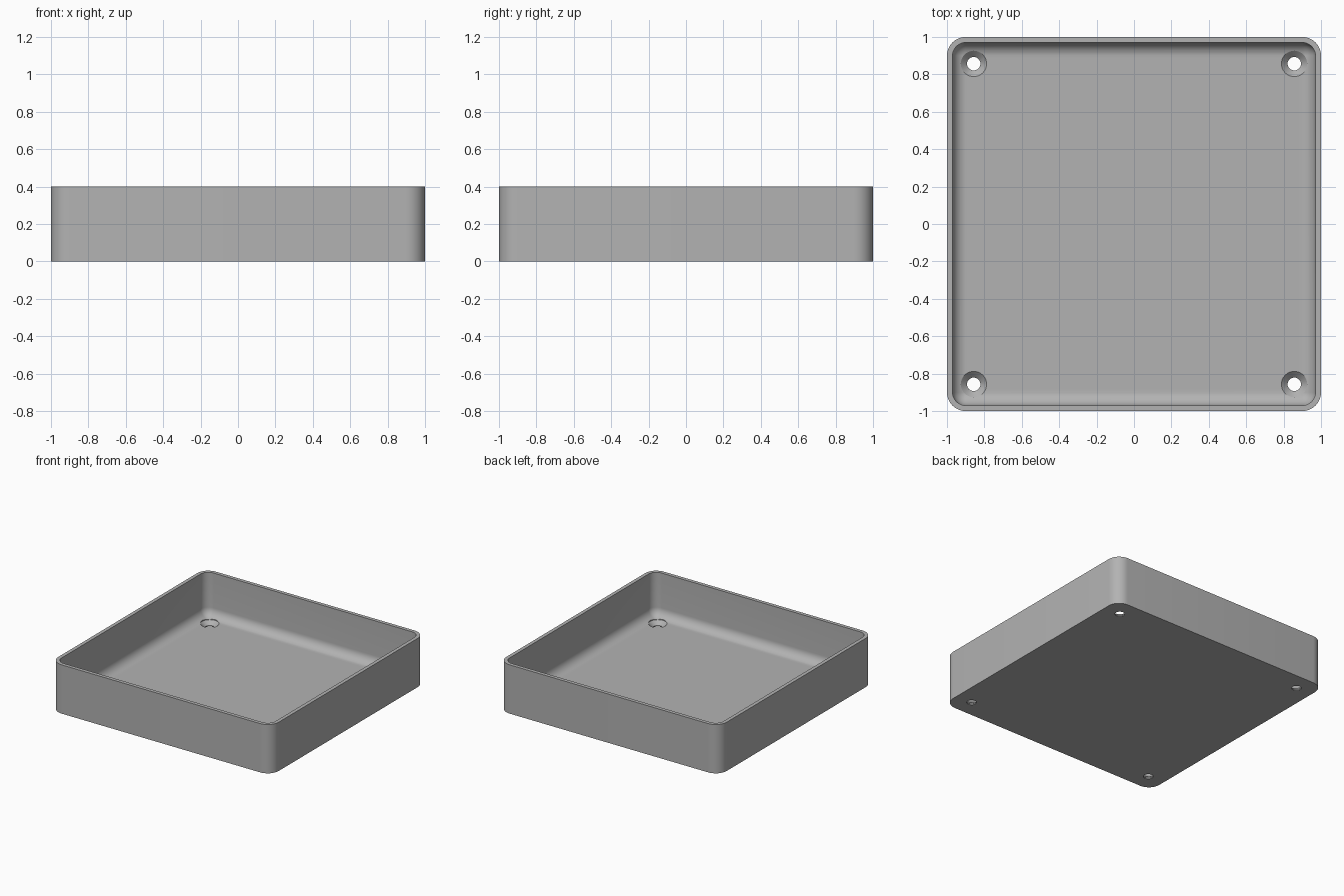
import bpy, bmesh
from math import sin, cos, pi, radians

cube = bpy.data.objects.get("Cube")
if cube:
    bpy.data.objects.remove(cube, do_unlink=True)

HEIGHT, WALL, FLOOR = 0.4, 0.03, 0.04
CORNER, FILLET, HOLE_POS = 0.1, 0.075, 0.857
STEPS = 10

grey = bpy.data.materials.new("plain grey")
grey.use_nodes = True
colour = (0.45, 0.45, 0.45, 1)
grey.diffuse_color = colour
grey.node_tree.nodes["Principled BSDF"].inputs["Base Color"].default_value = colour


def rounded_square(bm, half, radius, z):
    """Ring of vertices around a square with round corners."""
    ring = []
    for quarter, (sx, sy) in enumerate([(1, 1), (-1, 1), (-1, -1), (1, -1)]):
        for i in range(STEPS + 1):
            a = (quarter + i / STEPS) * pi / 2
            ring.append(bm.verts.new((sx * (half - radius) + radius * cos(a),
                                      sy * (half - radius) + radius * sin(a), z)))
    return ring


def bridge(bm, low, high):
    n = len(low)
    for i in range(n):
        j = (i + 1) % n
        bm.faces.new((low[i], low[j], high[j], high[i]))


def make_object(name, bm):
    bmesh.ops.recalc_face_normals(bm, faces=bm.faces[:])
    mesh = bpy.data.meshes.new(name)
    bm.to_mesh(mesh)
    bm.free()
    mesh.materials.append(grey)
    obj = bpy.data.objects.new(name, mesh)
    bpy.context.collection.objects.link(obj)
    return obj


# Tray: outer wall, flat rim, inner wall, then a round fillet into the floor
profile = [(0, 0), (0, HEIGHT), (WALL, HEIGHT)]
for i in range(STEPS + 1):
    a = i / STEPS * pi / 2
    profile.append((WALL + FILLET * (1 - cos(a)), FLOOR + FILLET * (1 - sin(a))))
bm = bmesh.new()
rings = [rounded_square(bm, 1 - inset, max(CORNER - inset, 0.004), z)
         for inset, z in profile]
for low, high in zip(rings, rings[1:]):
    bridge(bm, low, high)
bm.faces.new(rings[0])
bm.faces.new(rings[-1])
tray = make_object("tray", bm)

# Countersunk screw holes in the four corners
bm = bmesh.new()
hole_profile = [(0.036, -0.05), (0.036, 0.008), (0.069, FLOOR), (0.069, 0.2)]
for sx in (-1, 1):
    for sy in (-1, 1):
        circles = [[bm.verts.new((sx * HOLE_POS + r * cos(2 * pi * i / 32),
                                  sy * HOLE_POS + r * sin(2 * pi * i / 32), z))
                    for i in range(32)] for r, z in hole_profile]
        for low, high in zip(circles, circles[1:]):
            bridge(bm, low, high)
        bm.faces.new(circles[0])
        bm.faces.new(circles[-1])
cutter = make_object("screw_hole_cutter", bm)
cutter.hide_render = True
cutter.hide_set(True)

cut = tray.modifiers.new("screw holes", 'BOOLEAN')
cut.operation = 'DIFFERENCE'
cut.solver = 'EXACT'
cut.object = cutter

# Apply the cut, then smooth the curved faces
bpy.ops.object.select_all(action='DESELECT')
tray.select_set(True)
bpy.context.view_layer.objects.active = tray
bpy.ops.object.modifier_apply(modifier=cut.name)
bpy.data.objects.remove(cutter, do_unlink=True)
bpy.ops.object.shade_smooth_by_angle(angle=radians(30))
